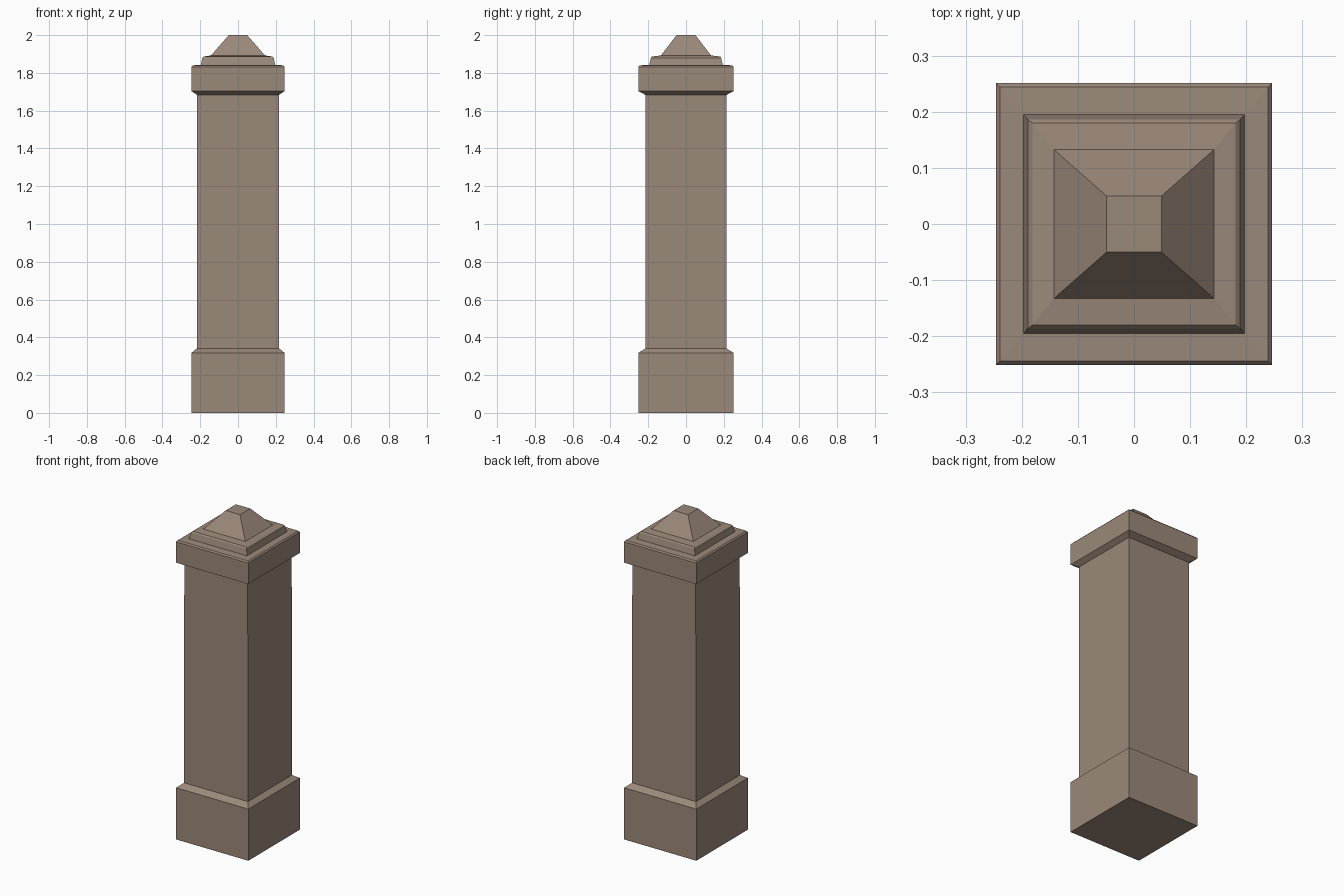
import bpy, bmesh

if "Cube" in bpy.data.objects:
    bpy.data.objects.remove(bpy.data.objects["Cube"])

# One stone colour for the whole post
stone = bpy.data.materials.new("warm_brown_stone")
stone.diffuse_color = (0.33, 0.25, 0.195, 1.0)
stone.use_nodes = True
stone.node_tree.nodes["Principled BSDF"].inputs["Base Color"].default_value = stone.diffuse_color


def square_loft(name, profile, bottom=False, top=False):
    """Stack rectangular rings (half x, half y, z) and skin them with flat faces."""
    bm = bmesh.new()
    rings = [[bm.verts.new((sx * hx, sy * hy, z))
              for sx, sy in ((-1, -1), (1, -1), (1, 1), (-1, 1))]
             for hx, hy, z in profile]
    for lo, hi in zip(rings, rings[1:]):
        for i in range(4):
            j = (i + 1) % 4
            bm.faces.new((lo[i], lo[j], hi[j], hi[i]))
    if bottom:
        bm.faces.new(rings[0][::-1])
    if top:
        bm.faces.new(rings[-1])
    mesh = bpy.data.meshes.new(name)
    bm.to_mesh(mesh)
    bm.free()
    mesh.materials.append(stone)
    obj = bpy.data.objects.new(name, mesh)
    bpy.context.collection.objects.link(obj)
    return obj


# Plinth with a sloped shoulder
square_loft("plinth", [(0.246, 0.251, 0), (0.246, 0.251, 0.318),
                       (0.217, 0.214, 0.342)], bottom=True)
# Long plain shaft
square_loft("shaft", [(0.217, 0.214, 0.342), (0.216, 0.214, 1.683)])
# Overhanging cap slab with bevelled edges
square_loft("cap_slab", [(0.216, 0.214, 1.683), (0.246, 0.251, 1.703),
                         (0.246, 0.251, 1.832), (0.239, 0.244, 1.84),
                         (0.197, 0.195, 1.842)])
# Stepped tier on the slab
square_loft("cap_step", [(0.197, 0.195, 1.842), (0.189, 0.186, 1.88),
                         (0.181, 0.180, 1.887), (0.143, 0.133, 1.892)])
# Truncated pyramid finial
square_loft("finial", [(0.143, 0.133, 1.892), (0.049, 0.050, 2.0)], top=True)
